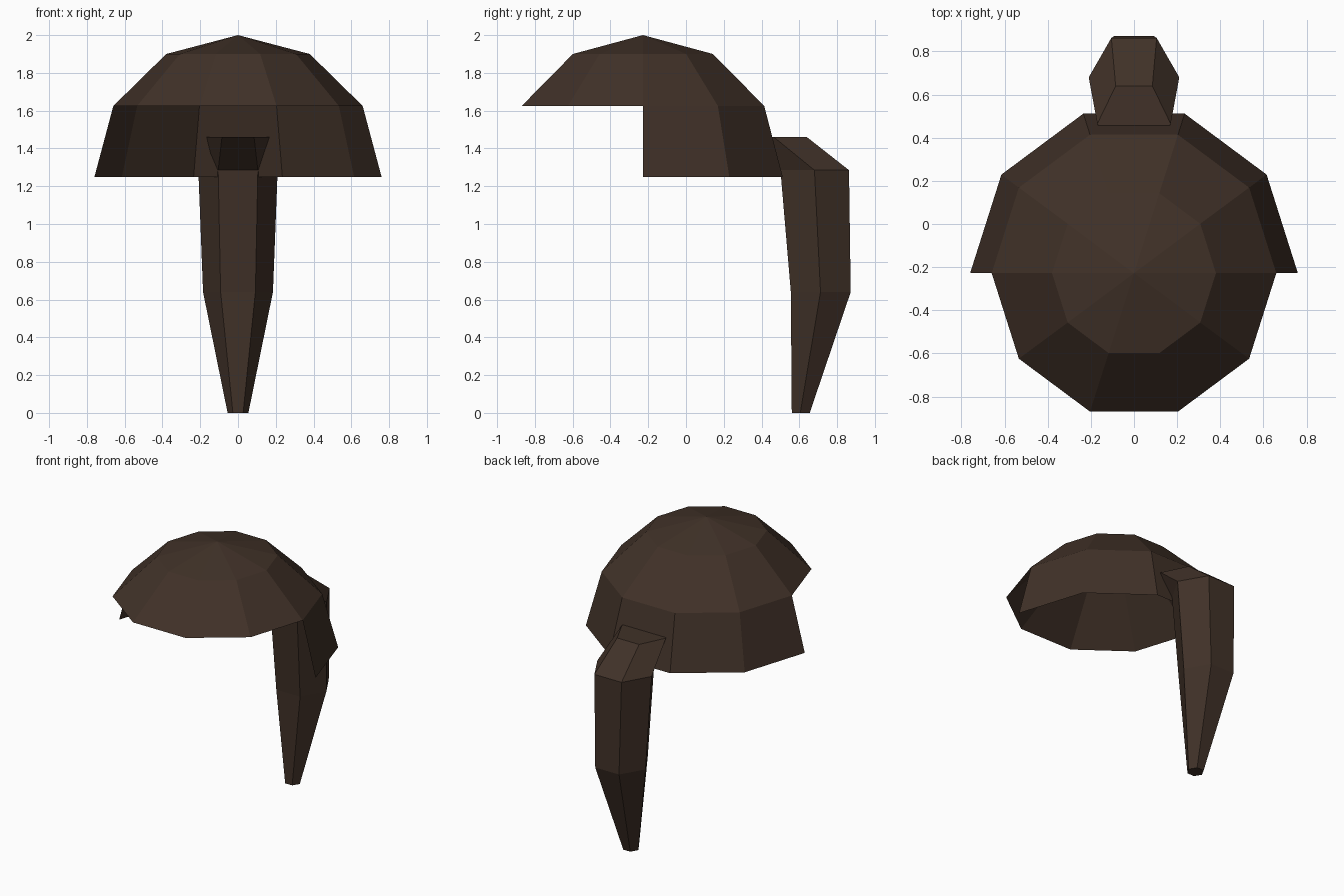
import bpy, bmesh, math

if "Cube" in bpy.data.objects:
    bpy.data.objects.remove(bpy.data.objects["Cube"])

brown = bpy.data.materials.new("dark_brown_hair")
brown.diffuse_color = (0.052, 0.031, 0.021, 1)
brown.use_nodes = True
brown.node_tree.nodes["Principled BSDF"].inputs["Base Color"].default_value = brown.diffuse_color


def finish(name, bm):
    me = bpy.data.meshes.new(name)
    bm.to_mesh(me)
    bm.free()
    me.materials.append(brown)
    ob = bpy.data.objects.new(name, me)
    bpy.context.collection.objects.link(ob)
    return ob


# Hair cap: open ten-sided dome, with a skirt round the back half only
SIDES, CENTRE_Y = 10, -0.228
bm = bmesh.new()


def cap_ring(rx, ry, z, count):
    ring = []
    for i in range(count):
        a = 2 * math.pi * i / SIDES
        ring.append(bm.verts.new((rx * math.cos(a), CENTRE_Y + ry * math.sin(a), z)))
    return ring


crown = cap_ring(0.38, 0.39, 1.90, SIDES)
brow = cap_ring(0.66, 0.675, 1.625, SIDES)
nape = cap_ring(0.76, 0.778, 1.25, SIDES // 2 + 1)
apex = bm.verts.new((0, CENTRE_Y, 2.0))
for i in range(SIDES):
    j = (i + 1) % SIDES
    bm.faces.new((crown[i], crown[j], apex))
    bm.faces.new((brow[i], brow[j], crown[j], crown[i]))
    if i < SIDES // 2:
        bm.faces.new((nape[i], nape[j], brow[j], brow[i]))
finish("hair_cap", bm)

# Ponytail: six-sided tapering tube, its top end tucked into the cap
# Each ring: z, front y, side y, back y, half width at front/back, half width at side
rings = [
    (0.00, 0.560, 0.605, 0.655, 0.027, 0.055),
    (0.64, 0.555, 0.712, 0.872, 0.092, 0.185),
    (1.285, 0.500, 0.680, 0.863, 0.105, 0.210),
    (1.46, 0.290, 0.465, 0.640, 0.085, 0.170),
]
bm = bmesh.new()
loops = []
for z, yf, ys, yb, w, ws in rings:
    outline = [(-w, yf), (w, yf), (ws, ys), (w, yb), (-w, yb), (-ws, ys)]
    loops.append([bm.verts.new((x, y, z)) for x, y in outline])
for low, high in zip(loops, loops[1:]):
    for i in range(6):
        j = (i + 1) % 6
        bm.faces.new((low[i], low[j], high[j], high[i]))
bm.faces.new(loops[0][::-1])
bm.faces.new(loops[-1])
finish("ponytail", bm)
